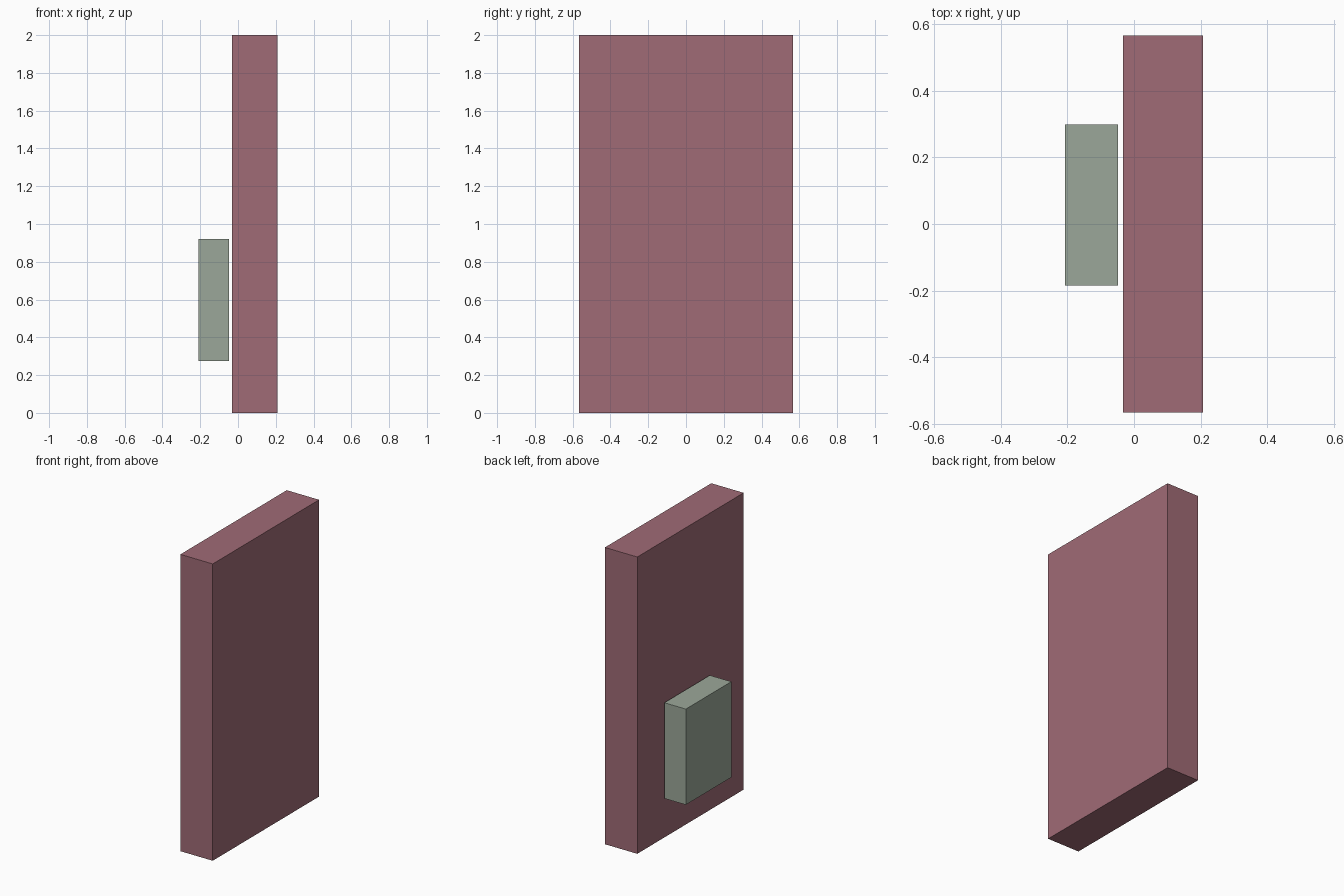
import bpy
from mathutils import Vector

if "Cube" in bpy.data.objects:
    bpy.data.objects.remove(bpy.data.objects["Cube"])


def box(name, low, high, color):
    """Flat-shaded box spanning two opposite corners."""
    low, high = Vector(low), Vector(high)
    bpy.ops.mesh.primitive_cube_add(size=1)
    obj = bpy.context.object
    obj.name = name
    obj.location = (low + high) / 2
    obj.scale = high - low
    bpy.ops.object.transform_apply(location=True, rotation=False, scale=True)
    mat = bpy.data.materials.new(name + "_color")
    mat.diffuse_color = (*color, 1)
    mat.use_nodes = True
    mat.node_tree.nodes["Principled BSDF"].inputs["Base Color"].default_value = mat.diffuse_color
    obj.data.materials.append(mat)
    return obj


# Tall upright slab
box("main_panel", (-0.033, -0.566, 0), (0.208, 0.566, 2), (0.35, 0.147, 0.18))

# Small block just clear of the slab's left face
box("side_block", (-0.208, -0.185, 0.275), (-0.048, 0.299, 0.92), (0.33, 0.39, 0.32))
